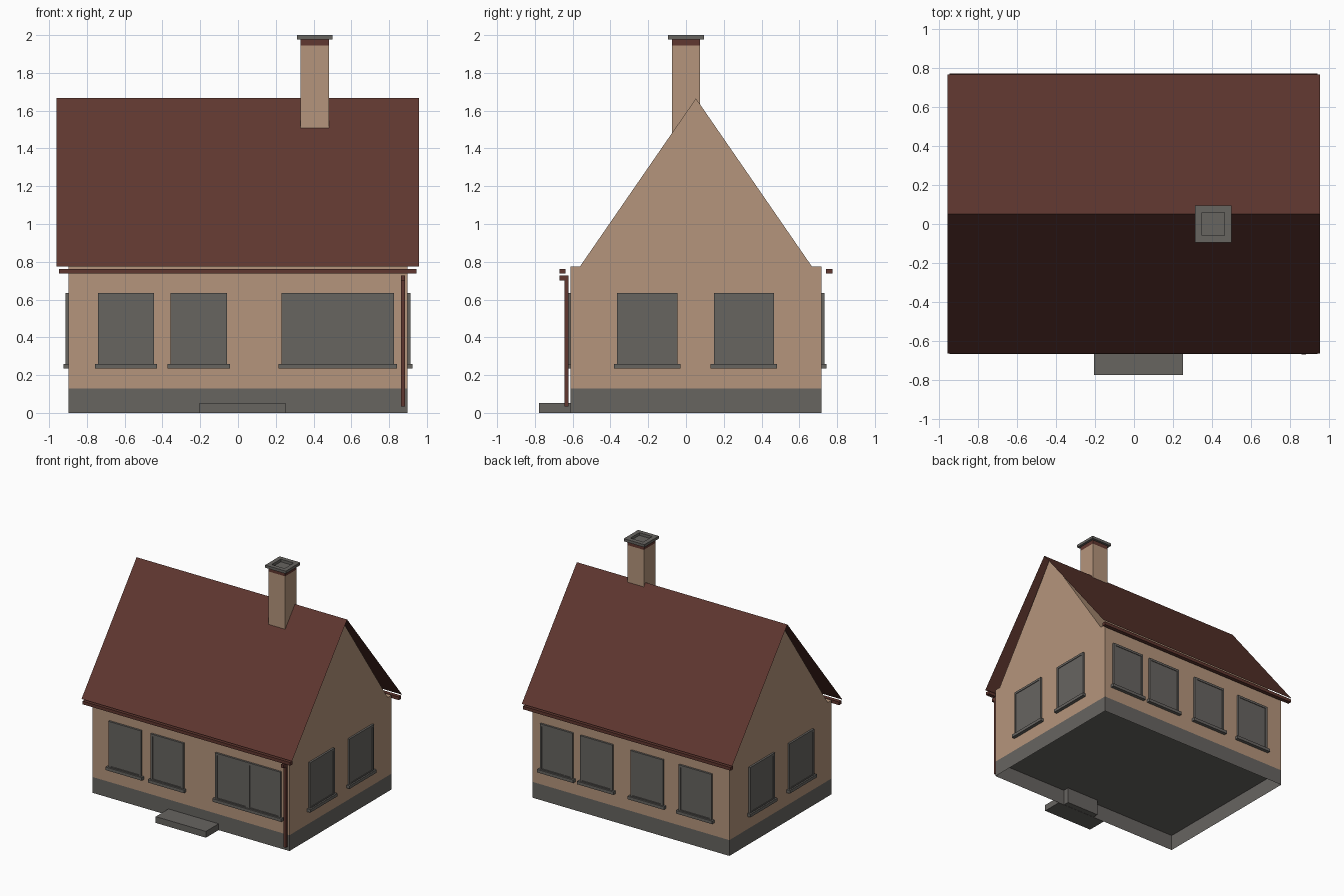
import bpy, bmesh
from mathutils import Vector

old = bpy.data.objects.get("Cube")
if old:
    bpy.data.objects.remove(old, do_unlink=True)


def material(name, rgb):
    m = bpy.data.materials.new(name)
    m.use_nodes = True
    colour = (*rgb, 1)
    m.diffuse_color = colour
    m.node_tree.nodes["Principled BSDF"].inputs["Base Color"].default_value = colour
    return m


PLASTER = material("tan plaster", (0.46, 0.30, 0.20))
STONE = material("grey stone", (0.135, 0.128, 0.118))
TILE = material("red brown tile", (0.115, 0.038, 0.029))


def finish(bm, name, mat):
    mesh = bpy.data.meshes.new(name)
    bm.to_mesh(mesh)
    bm.free()
    mesh.materials.append(mat)
    obj = bpy.data.objects.new(name, mesh)
    bpy.context.collection.objects.link(obj)
    return obj


def add_box(bm, lo, hi):
    lo, hi = Vector(lo), Vector(hi)
    verts = bmesh.ops.create_cube(bm, size=1)["verts"]
    for v in verts:
        v.co = (lo + hi) / 2 + v.co * (hi - lo)


def drop_faces(bm, *directions):
    bm.normal_update()
    gone = [f for f in bm.faces if any(f.normal.dot(Vector(d)) > 0.9 for d in directions)]
    bmesh.ops.delete(bm, geom=gone, context='FACES')


def box(name, lo, hi, mat, *open_sides):
    bm = bmesh.new()
    add_box(bm, lo, hi)
    drop_faces(bm, *open_sides)
    return finish(bm, name, mat)


UP, DOWN = (0, 0, 1), (0, 0, -1)
LEFT, RIGHT = 0.897, -0.897
FRONT, BACK = -0.612, 0.717
MID = (FRONT + BACK) / 2
BASE, EAVE, RIDGE = 0.13, 0.775, 1.668

# Open-bottomed plinth, doorstep and the door core flush inside the wall
box("plinth", (RIGHT, FRONT, 0), (LEFT, BACK, BASE), STONE, DOWN)
box("doorstep", (-0.205, -0.777, 0), (0.252, FRONT, 0.052), STONE)
box("door_core", (-0.1, FRONT + 0.002, 0), (0.2, FRONT + 0.05, 0.6), STONE)

# Walls and gables as one extruded profile with a small ledge at the eaves
half, gable = (BACK - FRONT) / 2, 0.614
profile = [(-half, BASE), (half, BASE), (half, EAVE), (gable, EAVE),
           (0, RIDGE - 0.003), (-gable, EAVE), (-half, EAVE)]
bm = bmesh.new()
face = bm.faces.new([bm.verts.new((RIGHT, MID + y, z)) for y, z in profile])
ext = bmesh.ops.extrude_face_region(bm, geom=[face])
bmesh.ops.translate(bm, vec=(LEFT - RIGHT, 0, 0),
                    verts=[g for g in ext["geom"] if isinstance(g, bmesh.types.BMVert)])
bmesh.ops.recalc_face_normals(bm, faces=bm.faces)
drop_faces(bm, DOWN)
finish(bm, "walls", PLASTER)

# Roof sheets, overhanging the walls on all sides
bm = bmesh.new()
rows = [[bm.verts.new((x, MID + y, z)) for x in (-0.96, 0.957)]
        for y, z in ((-0.717, EAVE), (0, RIDGE), (0.717, EAVE))]
for a, b in zip(rows, rows[1:]):
    bm.faces.new((a[0], a[1], b[1], b[0]))
finish(bm, "roof", TILE)

# Gutters and the downpipe
for name, side in (("front_gutter", -1), ("back_gutter", 1)):
    y = MID + side * 0.706
    box(name, (-0.948, y - 0.016, 0.737), (0.944, y + 0.016, 0.763), TILE)
box("downpipe", (0.862, -0.642, 0.035), (0.885, -0.622, 0.725), TILE)
box("downpipe_elbow", (0.862, -0.671, 0.7), (0.885, -0.622, 0.727), TILE)

# Chimney with collar and hollow cap
box("chimney", (0.332, -0.075, 1.3), (0.482, 0.075, 1.945), PLASTER)
box("chimney_collar", (0.332, -0.075, 1.945), (0.482, 0.075, 1.98), TILE, UP, DOWN)
bm = bmesh.new()
add_box(bm, (0.313, -0.094, 1.978), (0.501, 0.094, 2))
bm.normal_update()
top = [f for f in bm.faces if f.normal.z > 0.9]
bmesh.ops.inset_region(bm, faces=top, thickness=0.05)
flue = bmesh.ops.extrude_discrete_faces(bm, faces=top)["faces"]
bmesh.ops.translate(bm, vec=(0, 0, -0.048), verts=flue[0].verts)
finish(bm, "chimney_cap", STONE)


def window(name, wall, centre, width, panes=1):
    """Frame bars, glass and sill, placed on the named wall."""
    bm = bmesh.new()
    bottom, top, bar = 0.25, 0.636, 0.018
    a, b = centre - width / 2, centre + width / 2
    # Local layout: u along the wall, d outward from it, z up
    parts = [(a, b, 0.016, top - bar, top),
             (a, b, 0.016, bottom, bottom + bar),
             (a + bar, b - bar, 0.011, bottom + bar, top - bar),
             (a - 0.016, b + 0.016, 0.028, 0.235, 0.26)]
    for i in range(panes + 1):
        u = a + i * (width - bar) / panes
        w = bar if i in (0, panes) else bar * 1.8
        u -= (w - bar) / 2
        parts.append((u, u + w, 0.016, bottom + bar, top - bar))
    for u0, u1, d, z0, z1 in parts:
        if wall in ("front", "back"):
            y0, y1 = (FRONT - d, FRONT) if wall == "front" else (BACK, BACK + d)
            add_box(bm, (u0, y0, z0), (u1, y1, z1))
        else:
            x0, x1 = (LEFT, LEFT + d) if wall == "left" else (RIGHT - d, RIGHT)
            add_box(bm, (x0, u0, z0), (x1, u1, z1))
    finish(bm, name, STONE)


# Windows on every wall
layout = {"front": (-0.593, -0.208), "back": (0.67, 0.305, -0.155, -0.595),
          "left": (-0.205, 0.307), "right": (-0.205, 0.307)}
for wall, centres in layout.items():
    for i, c in enumerate(centres, 1):
        window(f"{wall}_window_{i}", wall, c, 0.297 if wall in ("front", "back") else 0.32)
window("front_double_window", "front", 0.528, 0.595, panes=2)
